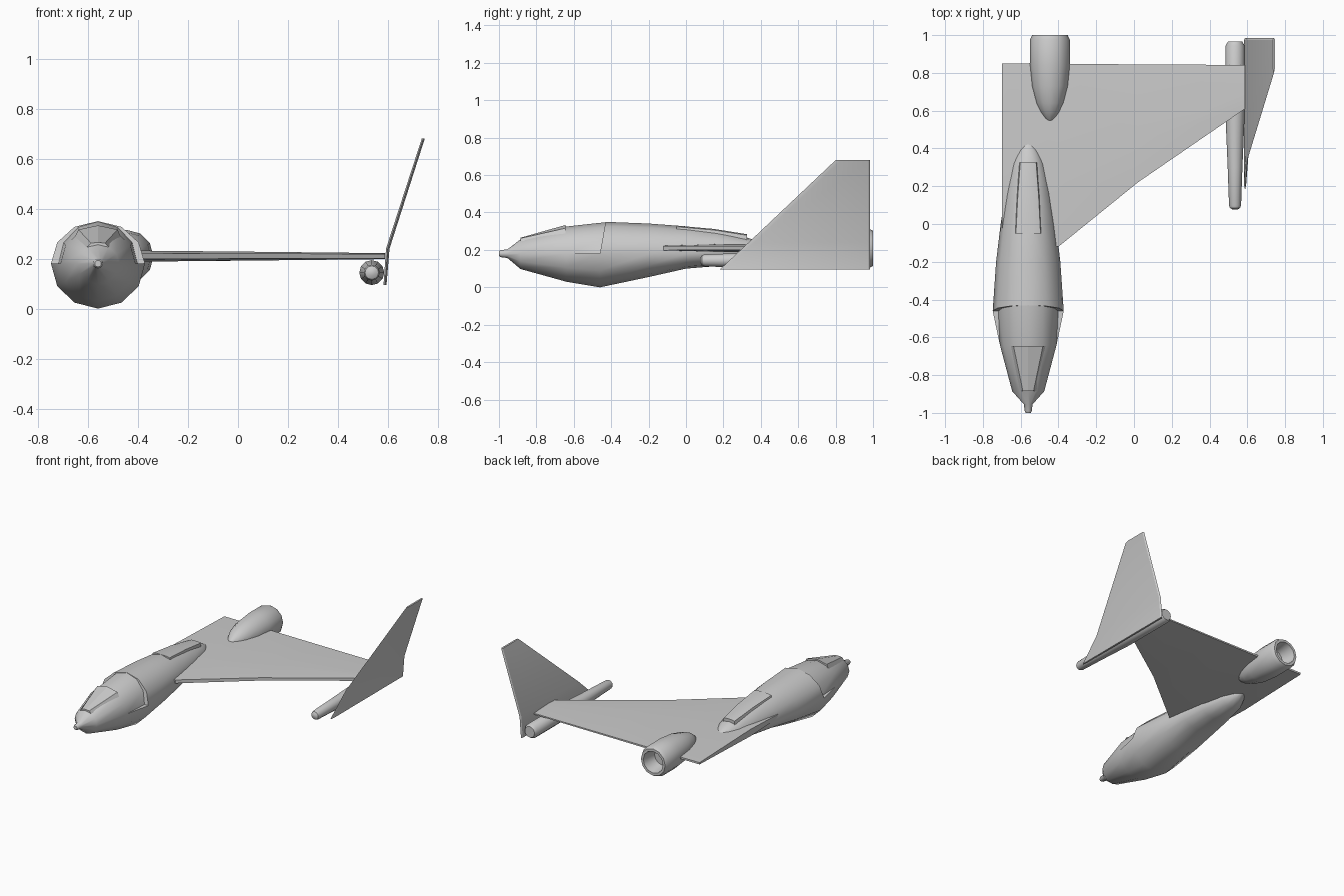
import bpy, bmesh
from math import sin, cos, pi, radians

if "Cube" in bpy.data.objects:
    bpy.data.objects.remove(bpy.data.objects["Cube"])

FX = -0.56  # fuselage centre line


def loft(name, rings, angle=40):
    """Skin a list of equal-length closed rings and cap both ends."""
    bm = bmesh.new()
    rows = [[bm.verts.new(p) for p in r] for r in rings]
    n = len(rows[0])
    for a, b in zip(rows, rows[1:]):
        for i in range(n):
            j = (i + 1) % n
            bm.faces.new((a[i], a[j], b[j], b[i]))
    bm.faces.new(rows[0])
    bm.faces.new(rows[-1])
    bmesh.ops.remove_doubles(bm, verts=bm.verts, dist=1e-5)
    bmesh.ops.recalc_face_normals(bm, faces=bm.faces)
    me = bpy.data.meshes.new(name)
    bm.to_mesh(me)
    bm.free()
    me.polygons.foreach_set("use_smooth", [True] * len(me.polygons))
    me.set_sharp_from_angle(angle=radians(angle))
    ob = bpy.data.objects.new(name, me)
    bpy.context.collection.objects.link(ob)
    return ob


def turned(name, x, z, profile, n=12):
    """Body of revolution along y from (y, radius) pairs."""
    return loft(name, [[(x + r * cos(2 * pi * i / n), y, z + r * sin(2 * pi * i / n))
                        for i in range(n)] for y, r in profile])


def hull_ring(y, wl, wu, bottom, top, mid=0.18, slant=0.0):
    """Twelve-sided section with separate lower and upper half widths."""
    ring = []
    for i in range(7):
        a = pi * i / 6
        ring.append((FX + wu * cos(a), y + slant * sin(a), mid + (top - mid) * sin(a)))
    for i in range(7):
        a = pi + pi * i / 6
        ring.append((FX + wl * cos(a), y, mid + (mid - bottom) * sin(a)))
    return ring


# Fuselage, with stepped shoulder on the upper half
loft("fuselage", [hull_ring(*s) for s in (
    (-1.00, .013, .013, .167, .193),
    (-0.99, .019, .019, .161, .199),
    (-0.955, .023, .023, .157, .203),
    (-0.885, .085, .085, .098, .256),
    (-0.64, .150, .150, .030, .325),
    (-0.46, .188, .158, .000, .348, .18, .03),
    (-0.46, .188, .188, .000, .350, .18, .03),
    (-0.20, .170, .170, .055, .341),
    (0.00, .146, .146, .100, .326, .18),
    (0.16, .121, .121, .113, .303, .19),
    (0.32, .086, .086, .130, .268, .20),
    (0.39, .052, .052, .160, .245, .205),
    (0.435, .018, .018, .195, .220, .208))])


def canopy_ring(y, w0, z0, w1, z1, zt):
    return [(FX + x, y, z) for x, z in
            ((-w0, z0), (-w1, z1), (0, zt), (w1, z1), (w0, z0), (0, z0 - .03))]


# Windshield set slightly proud of the nose
loft("windshield", [canopy_ring(-.885, .042, .248, .028, .262, .265),
                    canopy_ring(-.645, .110, .250, .078, .316, .333)], 20)

# Dorsal fairing with a blunt rear end
loft("dorsal_fairing", [[(FX + sx * w, y, z) for sx, z in
                         ((-1.15, t - .04), (-1, t - .006), (-.6, t), (.6, t),
                          (1, t - .006), (1.15, t - .04))]
                        for y, w, t in ((-.05, .065, .330), (.15, .055, .312), (.325, .042, .284))])


def wing_ring(x, lead, trail, half, edge):
    z = .210
    mid = lead + (trail - lead) * .35
    return [(x, lead, z - edge), (x, mid, z - half), (x, trail, z - edge * .5),
            (x, trail, z + edge * .5), (x, mid, z + half), (x, lead, z + edge)]


# Swept wing carried through the fuselage
loft("wing", [wing_ring(*s) for s in (
    (-.70, -.02, .850, .024, .013),
    (-.56, -.12, .850, .023, .012),
    (-.40, -.12, .848, .022, .012),
    (.02, .22, .845, .018, .010),
    (.588, .61, .842, .012, .009))], 25)

# Tail fin, canted outward above the wing
loft("tail_fin", [[(x - t, y0 + .03, z), (x, y0, z), (x + t, y0 + .03, z),
                   (x + t, .975, z), (x, .985, z), (x - t, .975, z)]
                  for x, z, y0, t in ((.588, .095, .18, .006), (.599, .240, .335, .007),
                                      (.741, .680, .80, .006))], 25)

# Engine nacelle with an open exhaust
turned("engine", -.445, .208, (
    (.538, .006), (.555, .024), (.59, .050), (.64, .074), (.73, .097), (.84, .107),
    (.975, .106), (1.0, .094), (1.0, .076), (.94, .066), (.90, .058)))

# Wingtip pod
turned("wingtip_pod", .535, .144, (
    (.076, .012), (.085, .027), (.10, .032), (.30, .039), (.56, .050),
    (.945, .050), (.965, .038)))
